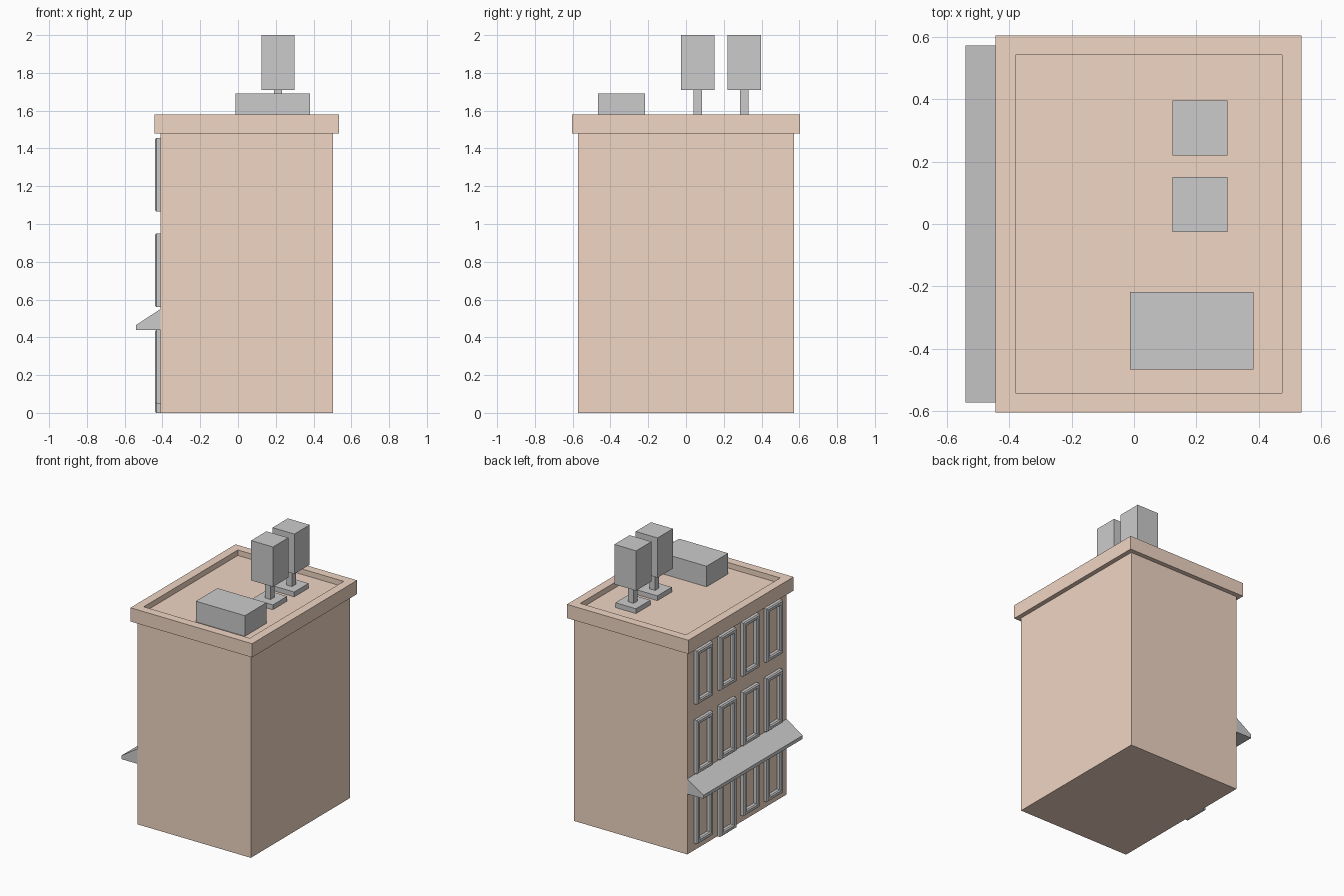
import bpy, bmesh
from mathutils import Vector

if "Cube" in bpy.data.objects:
    bpy.data.objects.remove(bpy.data.objects["Cube"])

brick = bpy.data.materials.new("brick")
brick.diffuse_color = (0.87, 0.67, 0.55, 1)
brick.use_nodes = True
brick.node_tree.nodes["Principled BSDF"].inputs["Base Color"].default_value = brick.diffuse_color


def finish(name, bm, mat=None):
    bmesh.ops.recalc_face_normals(bm, faces=bm.faces[:])
    me = bpy.data.meshes.new(name)
    bm.to_mesh(me)
    bm.free()
    ob = bpy.data.objects.new(name, me)
    bpy.context.collection.objects.link(ob)
    if mat:
        me.materials.append(mat)
    return ob


def box(name, x, y, z):
    bm = bmesh.new()
    bmesh.ops.create_cube(bm, size=1)
    for v in bm.verts:
        v.co = Vector([lo + (c + 0.5) * (hi - lo)
                       for c, (lo, hi) in zip(v.co, (x, y, z))])
    return finish(name, bm)


def rect_rings(name, profile, u, v, place, closed=False, mat=None):
    """Sweep a profile of (inset, height) points round a rectangle."""
    bm = bmesh.new()
    rings = []
    for d, h in profile:
        (a, b), (c, e) = (u[0] + d, u[1] - d), (v[0] + d, v[1] - d)
        rings.append([bm.verts.new(place(p, q, h))
                      for p, q in ((a, c), (b, c), (b, e), (a, e))])
    pairs = list(zip(rings, rings[1:]))
    if closed:
        pairs.append((rings[-1], rings[0]))
    else:
        bm.faces.new(rings[0])
        bm.faces.new(rings[-1])
    for r, s in pairs:
        for i in range(4):
            j = (i + 1) % 4
            bm.faces.new((r[i], r[j], s[j], s[i]))
    return finish(name, bm, mat)


# Building: walls, overhanging cornice and sunken roof
rect_rings("building",
           [(0, 0), (0, 1.48), (-0.033, 1.48), (-0.033, 1.58),
            (0.03, 1.58), (0.03, 1.54)],
           (-0.41, 0.503), (-0.571, 0.571),
           lambda p, q, h: (p, q, h), mat=brick)

# Window and door frames on the street side
WALL = -0.41
FRAME = [(0, 0), (0, 0.022), (0.007, 0.03), (0.026, 0.03), (0.033, 0.022), (0.033, 0)]


def frame(name, yc, z0, z1):
    rect_rings(name, FRAME, (yc - 0.091, yc + 0.091), (z0, z1),
               lambda p, q, h: (WALL - h, p, q), closed=True)


for row, z0 in enumerate((0.05, 0.56, 1.065)):
    for col in range(4):
        yc = 0.4 - col * 0.267
        if row == 0 and col == 1:
            frame("door_frame", yc, 0, 0.44)
        else:
            frame(f"window_frame_{row}_{col}", yc, z0, z0 + 0.39)

# Awning wedge
bm = bmesh.new()
face = bm.faces.new([bm.verts.new((x, -0.571, z)) for x, z in
                     ((-0.54, 0.44), (WALL, 0.44), (WALL, 0.55), (-0.54, 0.465))])
ext = bmesh.ops.extrude_face_region(bm, geom=[face], use_keep_orig=True)
for v in ext["geom"]:
    if isinstance(v, bmesh.types.BMVert):
        v.co.y = 0.571
finish("awning", bm)

# Roof equipment
box("roof_unit", (-0.013, 0.382), (-0.466, -0.218), (1.54, 1.69))
XC = 0.212
for i, yc in enumerate((0.062, 0.308)):
    for part, r, z in (("vent_base", 0.083, (1.54, 1.575)),
                       ("vent_post", 0.022, (1.575, 1.71)),
                       ("vent_head", 0.088, (1.71, 2.0))):
        box(f"{part}_{i}", (XC - r, XC + r), (yc - r, yc + r), z)
